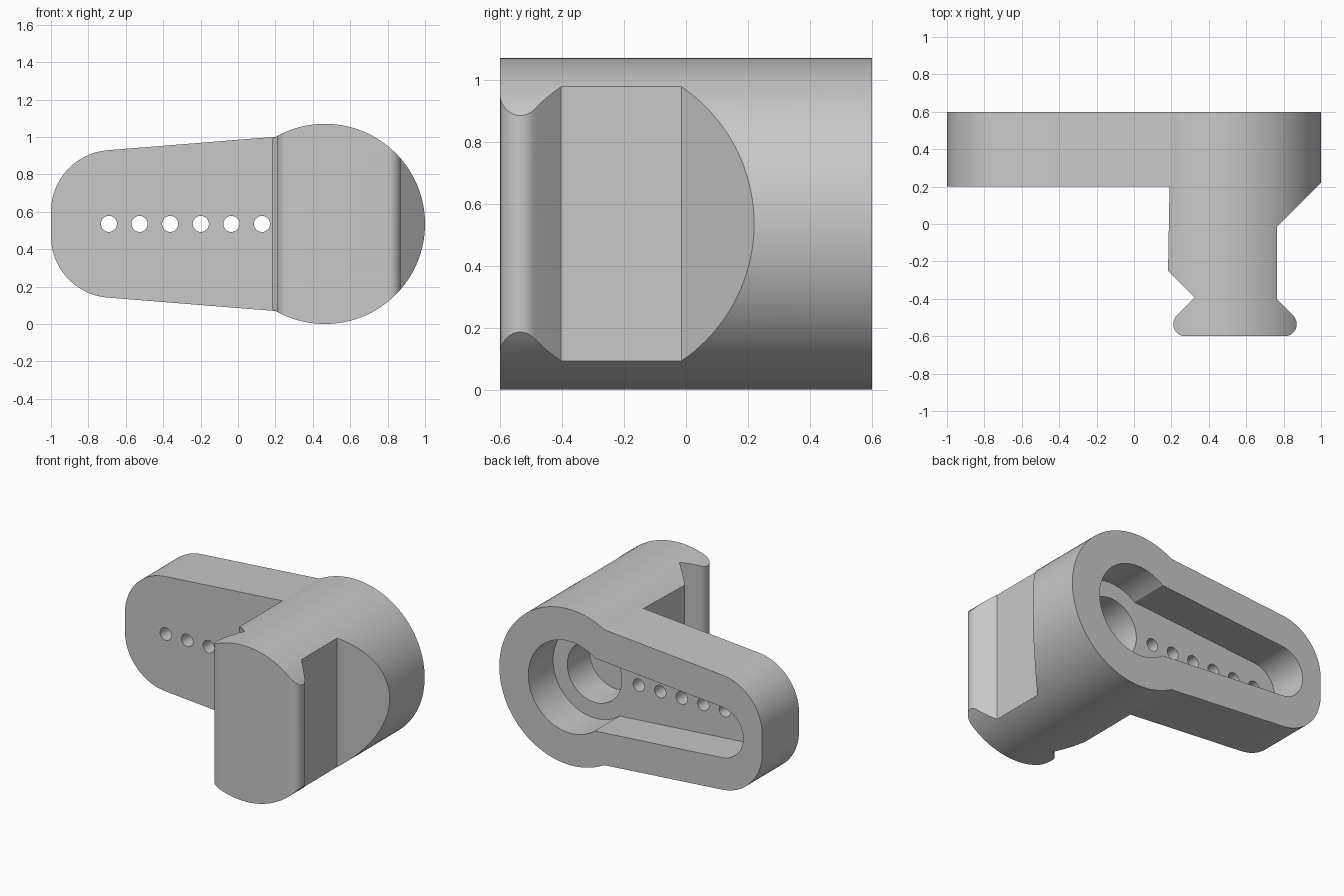
import bpy, bmesh, math

old = bpy.data.objects.get("Cube")
if old:
    bpy.data.objects.remove(old, do_unlink=True)

grey = bpy.data.materials.new("plain grey")
grey.use_nodes = True
colour = (0.58, 0.58, 0.58, 1)
grey.diffuse_color = colour
grey.node_tree.nodes["Principled BSDF"].inputs["Base Color"].default_value = colour

CX, CZ = 0.465, 0.535      # axis of the round post
BACK, FRONT = 0.6, -0.6
ARM_FRONT, FLOOR = 0.2, 0.33


def arc(x, y, r, start, end, steps=16):
    """Points along an arc, angles in degrees."""
    angles = [math.radians(start + (end - start) * i / steps) for i in range(steps + 1)]
    return [(x + r * math.cos(a), y + r * math.sin(a)) for a in angles]


def circle(x, z, r, steps=96):
    return arc(x, z, r, 0, 360, steps)[:-1]


def prism(name, points, lo, hi, axis="y"):
    """Closed outline in xz (axis y) or xy (axis z), extruded from lo to hi."""
    bm = bmesh.new()
    place = (lambda p, h: (p[0], h, p[1])) if axis == "y" else (lambda p, h: (*p, h))
    face = bm.faces.new([bm.verts.new(place(p, lo)) for p in points])
    out = bmesh.ops.extrude_face_region(bm, geom=[face])
    shift = (0, hi - lo, 0) if axis == "y" else (0, 0, hi - lo)
    top = [v for v in out["geom"] if isinstance(v, bmesh.types.BMVert)]
    bmesh.ops.translate(bm, verts=top, vec=shift)
    bmesh.ops.recalc_face_normals(bm, faces=bm.faces)
    mesh = bpy.data.meshes.new(name)
    bm.to_mesh(mesh)
    bm.free()
    mesh.materials.append(grey)
    obj = bpy.data.objects.new(name, mesh)
    bpy.context.collection.objects.link(obj)
    return obj


def combine(target, tool, operation):
    """Apply a boolean and discard the helper."""
    tool.hide_render = True
    mod = target.modifiers.new(operation, "BOOLEAN")
    mod.operation, mod.object, mod.solver = operation, tool, "EXACT"
    bpy.context.view_layer.objects.active = target
    bpy.ops.object.modifier_apply(modifier=mod.name)
    bpy.data.objects.remove(tool, do_unlink=True)


# Round post, trimmed to its notched plan outline
body = prism("bracket_body", circle(CX, CZ, 0.535, 128), FRONT, BACK)
plan = [(-0.3, 0.8), (-0.3, ARM_FRONT), (0.19, ARM_FRONT), (0.182, -0.25), (0.325, -0.393)]
plan += arc(0.275, -0.535, 0.065, 135, 270)
plan += arc(0.805, -0.535, 0.065, -90, 45)
plan += [(0.765, -0.403), (0.765, -0.015), (1.1, 0.32), (1.1, 0.8)]
combine(body, prism("post_outline", plan, -0.2, 1.3, "z"), "INTERSECT")

# Tapered arm with rounded corners
arm = [(CX, CZ - 0.487), (CX, CZ + 0.487)]
arm += arc(-0.67, CZ + 0.065, 0.33, 95, 180, 24)
arm += arc(-0.67, CZ - 0.065, 0.33, 180, 265, 24)
combine(body, prism("arm", arm, ARM_FRONT, BACK), "UNION")

# Rear recess: round pocket joined to a tapered slot
combine(body, prism("pocket", circle(CX, CZ, 0.315), FLOOR, BACK + 0.1), "DIFFERENCE")
slot = [(CX, CZ - 0.265), (CX, CZ + 0.265)] + arc(-0.68, CZ, 0.175, 95, 265, 40)
combine(body, prism("slot", slot, FLOOR, BACK + 0.1), "DIFFERENCE")

# Deeper bore in the pocket floor
combine(body, prism("bore", circle(CX, CZ, 0.207), 0.09, BACK + 0.1), "DIFFERENCE")

# Row of small through holes
for i in range(6):
    hole = prism("small_hole", circle(-0.69 + 0.1637 * i, CZ, 0.043, 32), 0.1, BACK)
    combine(body, hole, "DIFFERENCE")

bpy.ops.object.select_all(action="DESELECT")
body.select_set(True)
bpy.context.view_layer.objects.active = body
bpy.ops.object.shade_smooth_by_angle(angle=math.radians(20))
